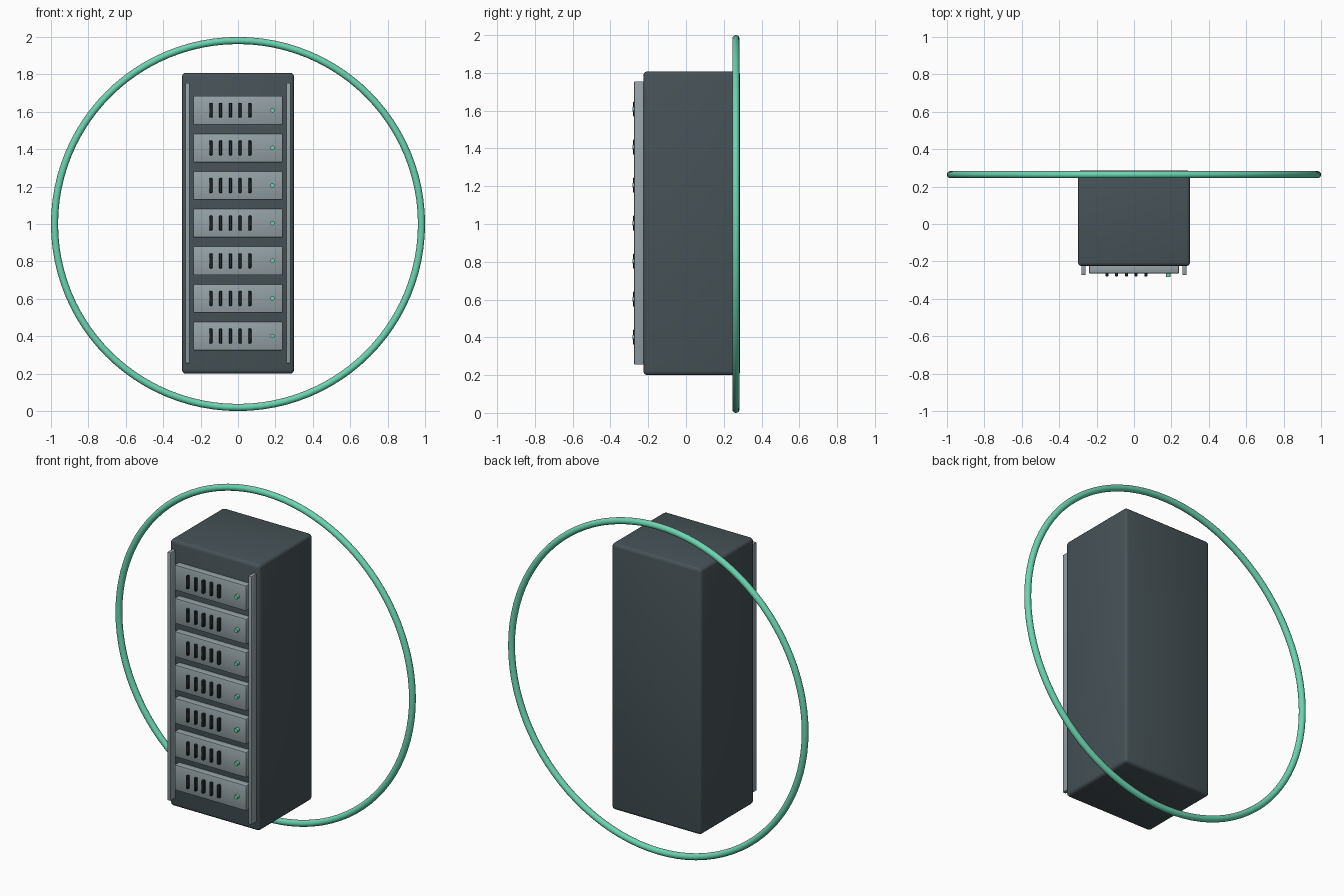
import bpy
import math

if "Cube" in bpy.data.objects:
    bpy.data.objects.remove(bpy.data.objects["Cube"])


def material(name, rgb):
    m = bpy.data.materials.new(name)
    m.diffuse_color = (*rgb, 1)
    m.use_nodes = True
    m.node_tree.nodes["Principled BSDF"].inputs["Base Color"].default_value = m.diffuse_color
    return m


CHARCOAL = material("charcoal", (0.062, 0.085, 0.095))
GREY = material("panel grey", (0.30, 0.36, 0.385))
BLACK = material("slot black", (0.018, 0.025, 0.028))
GREEN = material("mint green", (0.15, 0.66, 0.44))


def finish(name, mat):
    ob = bpy.context.object
    ob.name = name
    ob.data.materials.append(mat)
    bpy.ops.object.shade_smooth_by_angle(angle=math.radians(40))
    return ob


def box(name, mat, x, y, z, bevel=0.0, segments=2):
    """Box from (min, max) ranges on each axis."""
    bpy.ops.mesh.primitive_cube_add(size=1, location=[(a + b) / 2 for a, b in (x, y, z)])
    bpy.context.object.scale = [b - a for a, b in (x, y, z)]
    bpy.ops.object.transform_apply(location=False, rotation=False, scale=True)
    if bevel:
        mod = bpy.context.object.modifiers.new("rounded edges", "BEVEL")
        mod.width = bevel
        mod.segments = segments
        bpy.ops.object.modifier_apply(modifier=mod.name)
    return finish(name, mat)


# Cabinet body
box("cabinet", CHARCOAL, (-0.30, 0.30), (-0.225, 0.287), (0.20, 1.808), 0.02, 3)

# Upright mounting rails
for side, cx in (("left", -0.27), ("right", 0.27)):
    box(f"{side}_rail", GREY, (cx - 0.011, cx + 0.011), (-0.274, -0.215), (0.255, 1.755), 0.004)

# Stacked units with vent slots and a status light
for i in range(7):
    z = 0.401 + 0.2012 * i
    box(f"unit_{i + 1}", GREY, (-0.24, 0.24), (-0.265, -0.215), (z - 0.077, z + 0.077), 0.006)
    for j in range(5):
        cx = -0.145 + 0.052 * j
        box(f"vent_{i + 1}_{j + 1}", BLACK, (cx - 0.008, cx + 0.008),
            (-0.280, -0.262), (z - 0.04, z + 0.04), 0.003, 1)
    bpy.ops.mesh.primitive_cylinder_add(vertices=16, radius=0.012, depth=0.022,
                                        location=(0.184, -0.273, z),
                                        rotation=(math.pi / 2, 0, 0))
    finish(f"status_light_{i + 1}", GREEN)

# Large hoop behind the cabinet
bpy.ops.mesh.primitive_torus_add(major_radius=0.981, minor_radius=0.019,
                                 major_segments=96, minor_segments=16,
                                 location=(0, 0.264, 1.0), rotation=(math.pi / 2, 0, 0))
finish("hoop", GREEN)
